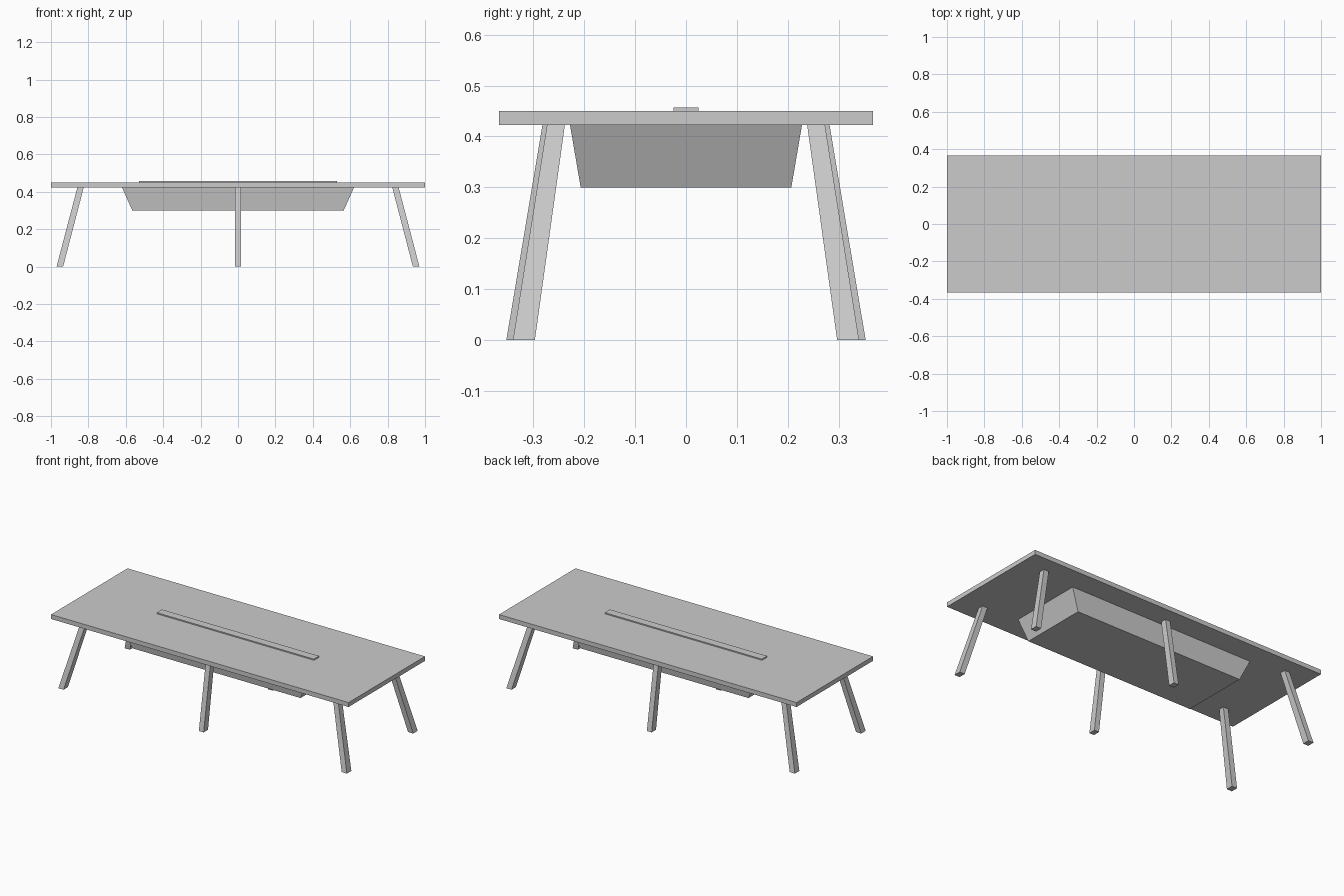
import bpy

cube = bpy.data.objects.get("Cube")
if cube:
    bpy.data.objects.remove(cube, do_unlink=True)

# One plain grey finish for the whole table
grey = bpy.data.materials.new("light_grey")
grey.use_nodes = True
colour = (0.6, 0.6, 0.6, 1)
grey.diffuse_color = colour
grey.node_tree.nodes["Principled BSDF"].inputs["Base Color"].default_value = colour

TOP_Z, UNDER_Z = 0.45, 0.423


def prism(name, low, high, z0, z1):
    """Six-sided block between two rectangles given as (x0, x1, y0, y1)."""
    verts = []
    for (x0, x1, y0, y1), z in ((low, z0), (high, z1)):
        verts += [(x0, y0, z), (x1, y0, z), (x1, y1, z), (x0, y1, z)]
    faces = [(3, 2, 1, 0), (4, 5, 6, 7)]
    faces += [(i, (i + 1) % 4, (i + 1) % 4 + 4, i + 4) for i in range(4)]
    mesh = bpy.data.meshes.new(name)
    mesh.from_pydata(verts, [], faces)
    mesh.materials.append(grey)
    obj = bpy.data.objects.new(name, mesh)
    bpy.context.collection.objects.link(obj)
    return obj


def centred(hx, hy):
    return (-hx, hx, -hy, hy)


def mirrored(rect, sx, sy):
    x0, x1, y0, y1 = rect
    return (*sorted((sx * x0, sx * x1)), *sorted((sy * y0, sy * y1)))


# Table top, cable cover strip and tapered tray beneath
slab = centred(1, 0.367)
prism("table_top", slab, slab, UNDER_Z, TOP_Z)
strip = centred(0.528, 0.025)
prism("cable_cover", strip, strip, TOP_Z, 0.457)
prism("under_tray", centred(0.565, 0.207), centred(0.62, 0.228), 0.30, UNDER_Z)

# Splayed legs: four at the corners, two at mid length
corner_foot, corner_head = (0.935, 0.97, 0.297, 0.34), (0.825, 0.859, 0.238, 0.273)
middle_foot, middle_head = (-0.016, 0.016, 0.311, 0.353), (-0.016, 0.016, 0.246, 0.282)
for sy, end in ((-1, "front"), (1, "back")):
    for sx, side in ((1, "left"), (-1, "right")):
        prism(f"{end}_{side}_leg", mirrored(corner_foot, sx, sy),
              mirrored(corner_head, sx, sy), 0, UNDER_Z)
    prism(f"{end}_middle_leg", mirrored(middle_foot, 1, sy),
          mirrored(middle_head, 1, sy), 0, UNDER_Z)
